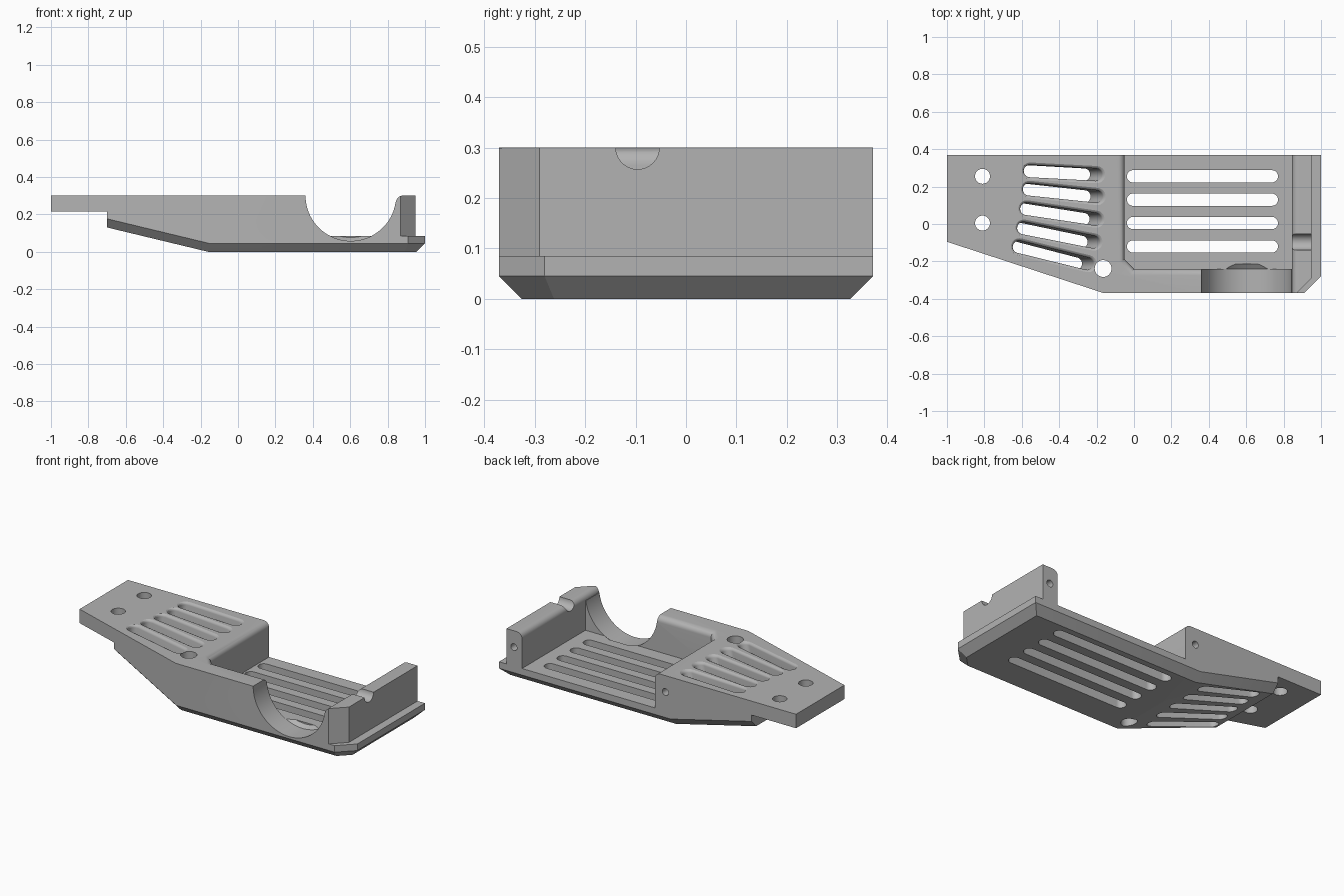
import bpy, bmesh, math
from mathutils import Vector

if "Cube" in bpy.data.objects:
    bpy.data.objects.remove(bpy.data.objects["Cube"], do_unlink=True)

TOP, FLOOR, CHAMFER, FILLET = 0.30, 0.085, 0.045, 0.035

grey = bpy.data.materials.new("plain_grey")
grey.use_nodes = True
COLOUR = (0.45, 0.45, 0.45, 1)
grey.diffuse_color = COLOUR
grey.node_tree.nodes["Principled BSDF"].inputs["Base Color"].default_value = COLOUR


def make(name, bm):
    bmesh.ops.recalc_face_normals(bm, faces=bm.faces)
    mesh = bpy.data.meshes.new(name)
    bm.to_mesh(mesh)
    bm.free()
    mesh.materials.append(grey)
    obj = bpy.data.objects.new(name, mesh)
    bpy.context.collection.objects.link(obj)
    return obj


def loft(layers, name="cutter"):
    """Closed solid through a stack of matching outlines."""
    bm = bmesh.new()
    rings = [[bm.verts.new(p) for p in layer] for layer in layers]
    n = len(rings[0])
    bm.faces.new(rings[0])
    bm.faces.new(rings[-1])
    for a, b in zip(rings, rings[1:]):
        for i in range(n):
            j = (i + 1) % n
            bm.faces.new((a[i], a[j], b[j], b[i]))
    return make(name, bm)


def flat(points, z):
    return [(x, y, z) for x, y in points]


def plane(normal, point):
    n = Vector(normal).normalized()
    return n, n.dot(Vector(point))


def convex(name, low, high, planes):
    """Box trimmed by half-spaces."""
    bm = bmesh.new()
    bmesh.ops.create_cube(bm, size=1)
    for v in bm.verts:
        v.co = [l + (h - l) * (c + 0.5) for l, h, c in zip(low, high, v.co)]
    for n, d in planes:
        geom = bm.verts[:] + bm.edges[:] + bm.faces[:]
        bmesh.ops.bisect_plane(bm, geom=geom, dist=1e-6, plane_no=n,
                               plane_co=n * (d / n.length_squared), clear_outer=True)
        edges = [e for e in bm.edges if e.is_boundary]
        if edges:
            bmesh.ops.holes_fill(bm, edges=edges)
    return make(name, bm)


def combine(target, tool, operation="DIFFERENCE"):
    mod = target.modifiers.new("combine", "BOOLEAN")
    mod.operation, mod.solver, mod.object = operation, "EXACT", tool
    bpy.context.view_layer.objects.active = target
    bpy.ops.object.modifier_apply(modifier=mod.name)
    bpy.data.objects.remove(tool, do_unlink=True)


def ring(u, v, r, axis, t, n=48):
    """Circle in the plane across an axis, at position t."""
    out = []
    for i in range(n):
        a = 2 * math.pi * (i + 0.5) / n
        p = [u + r * math.cos(a), v + r * math.sin(a)]
        p.insert("xyz".index(axis), t)
        out.append(tuple(p))
    return out


def stadium(a, b, r, n=12):
    """Round-ended slot outline from a to b."""
    turn = math.atan2(b[1] - a[1], b[0] - a[0])
    out = []
    for centre, start in ((b, turn - math.pi / 2), (a, turn + math.pi / 2)):
        for i in range(n + 1):
            t = start + math.pi * i / n
            out.append((centre[0] + r * math.cos(t), centre[1] + r * math.sin(t)))
    return out


# Outer planes of the tray
bottom = plane((0, 0, -1), (0, 0, 0))
ramp = plane((-0.13, 0, -0.54), (-0.16, 0, 0))
back = plane((0, 1, 0), (0, 0.37, 0))
front = plane((0, -1, 0), (0, -0.37, 0))
right = plane((1, 0, 0), (1, 0, 0))
corner = plane((1, -1, 0), (0.91, -0.37, 0))
taper = plane((-0.275, -0.84, 0), (-0.16, -0.37, 0))


def chamfer(p, q):
    return p[0] + q[0], p[1] + q[1] - CHAMFER


# Main tray body with chamfered underside
edges = [chamfer(bottom, s) for s in (back, front, right, corner, taper)]
edges += [chamfer(ramp, s) for s in (back, taper)]
body = convex("vented_tray", (-0.7, -0.37, 0), (1, 0.37, TOP), [ramp, corner, taper] + edges)

# Mounting tab
tab = convex("mounting_tab", (-1, -0.37, 0.215), (-0.66, 0.37, TOP), [taper])
combine(body, tab, "UNION")

# Lip around the outside of the end wall
lip = [(0.95, 0.5), (0.95, -0.29), (0.82, -0.42), (1.2, -0.42), (1.2, 0.5)]
combine(body, loft([flat(lip, FLOOR), flat(lip, 0.4)]))


# Pocket, open at the back, with rounded upper rim
def pocket(d):
    k = 0.414 * d
    return [(-0.05 - d, 0.5), (-0.05 - d, -0.19 - k), (-k, -0.24 - d),
            (0.845 + d, -0.24 - d), (0.845 + d, 0.5)]


def wall_edge(d):
    return [(0.62, -0.5), (0.845 + d, -0.5), (0.845 + d, 0.5), (0.62, 0.5)]


STEPS = 8
rim = []
for i in range(STEPS + 1):
    a = math.pi / 2 * i / STEPS
    rim.append((FILLET * (1 - math.cos(a)), TOP - FILLET + FILLET * math.sin(a)))
rim.append((FILLET, 0.4))
combine(body, loft([flat(pocket(0), FLOOR)] + [flat(pocket(d), z) for d, z in rim]))

# Round opening in the front wall, coned on the inside
opening = [(0.242, -0.5), (0.242, -0.24), (0.224, -0.215)]
combine(body, loft([ring(0.603, TOP, r, "y", y, 96) for r, y in opening]))
combine(body, loft([flat(wall_edge(d), z) for d, z in rim]))

# Cable groove across the end wall
combine(body, loft([ring(-0.096, TOP, 0.043, "x", x) for x in (0.7, 1.1)]))

# Floor slots
for i in range(4):
    y = 0.255 - 0.125 * i
    slot = stadium((-0.005, y), (0.737, y), 0.033)
    combine(body, loft([flat(slot, -0.1), flat(slot, 0.2)]))

# Fanned slots, square to the ramp, with eased rims
fan = [((-0.553, 0.283), (-0.2, 0.264)), ((-0.558, 0.185), (-0.197, 0.147)),
       ((-0.572, 0.081), (-0.203, 0.026)), ((-0.588, -0.022), (-0.214, -0.096)),
       ((-0.612, -0.122), (-0.246, -0.212))]
for a, b in fan:
    layers = []
    for z, r in ((-0.1, 0.033), (0.285, 0.033), (0.291, 0.035), (0.296, 0.039),
                 (TOP, 0.046), (0.35, 0.046)):
        shift = 0.24 * (min(z, TOP) - TOP)
        layers.append([(x + shift, y, z) for x, y in stadium(a, b, r)])
    combine(body, loft(layers))

# Vertical screw holes
for x, y, r in ((-0.81, 0.255, 0.04), (-0.81, 0.005, 0.04), (-0.165, -0.238, 0.045)):
    combine(body, loft([ring(x, y, r, "z", z) for z in (-0.1, 0.4)]))

# Blind holes in the back faces
for x in (-0.12, 0.9):
    combine(body, loft([ring(x, 0.2, 0.021, "y", y, 24) for y in (0.2, 0.5)]))

# Smooth rounded surfaces, keep edges sharp
bpy.ops.object.select_all(action="DESELECT")
body.select_set(True)
bpy.context.view_layer.objects.active = body
bpy.ops.object.shade_smooth_by_angle(angle=math.radians(25))
